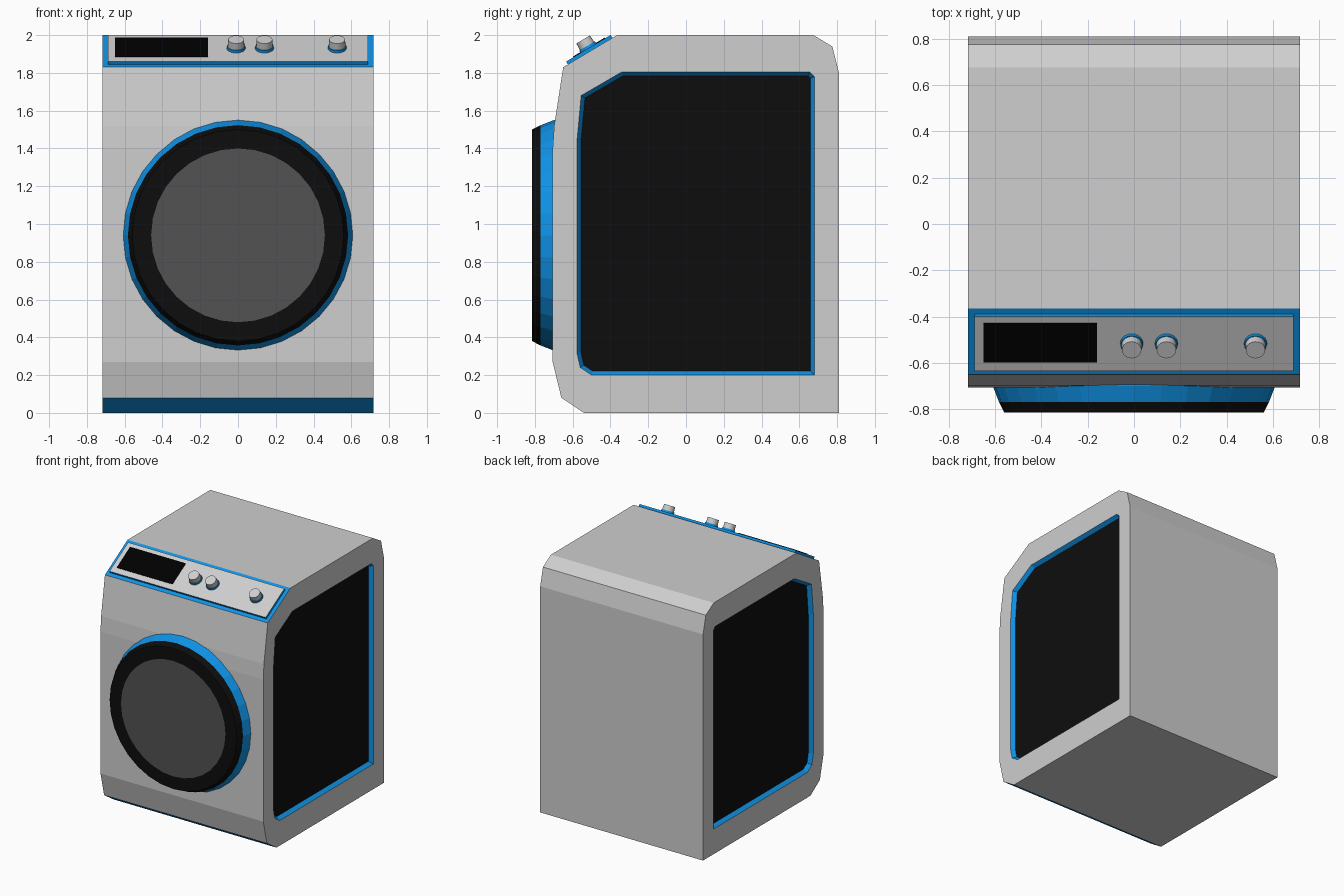
import bpy, bmesh, math
from mathutils import Matrix, Vector

cube = bpy.data.objects.get("Cube")
if cube:
    bpy.data.objects.remove(cube, do_unlink=True)


def material(name, rgb):
    m = bpy.data.materials.new(name)
    m.use_nodes = True
    m.diffuse_color = (*rgb, 1)
    m.node_tree.nodes["Principled BSDF"].inputs["Base Color"].default_value = (*rgb, 1)
    return m


GREY = material("light_grey", (0.62, 0.62, 0.62))
BLUE = material("bright_blue", (0.005, 0.31, 0.85))
BLACK = material("soft_black", (0.004, 0.004, 0.004))
SCREEN = material("deep_black", (0.0, 0.0, 0.0))
GLASS = material("dark_grey", (0.085, 0.085, 0.085))


def finish(bm, name, mats, matrix=None):
    bmesh.ops.recalc_face_normals(bm, faces=bm.faces)
    mesh = bpy.data.meshes.new(name)
    bm.to_mesh(mesh)
    bm.free()
    for m in mats:
        mesh.materials.append(m)
    obj = bpy.data.objects.new(name, mesh)
    bpy.context.collection.objects.link(obj)
    if matrix:
        obj.matrix_world = matrix
    return obj


def loop(bm, outline, x):
    return [bm.verts.new((x, y, z)) for y, z in outline]


def bridge(bm, a, b):
    n = len(a)
    return [bm.faces.new((a[i], a[(i + 1) % n], b[(i + 1) % n], b[i])) for i in range(n)]


def ring_edges(bm, verts):
    return [bm.edges.get((verts[i - 1], verts[i])) for i in range(len(verts))]


def inset_outline(outline, d):
    """Move every side of a counter-clockwise outline inward by d."""
    pts = [Vector(p) for p in outline]
    result = []
    for i, p in enumerate(pts):
        a = (p - pts[i - 1]).normalized()
        b = (pts[(i + 1) % len(pts)] - p).normalized()
        na, nb = Vector((-a.y, a.x)), Vector((-b.y, b.x))
        result.append(p + (na + nb) * d / (1 + na.dot(nb)))
    return result


# Cabinet: side profile (y, z), with a sunken panel on each side
HALF_WIDTH = 0.717
PROFILE = [(-0.54, 0), (0.81, 0), (0.81, 1.8), (0.775, 1.94), (0.675, 2), (-0.365, 2),
           (-0.65, 1.83), (-0.698, 1.52), (-0.706, 1.4), (-0.706, 0.27), (-0.66, 0.08)]
RECESS = [(-0.5, 0.2), (0.68, 0.2), (0.68, 1.78), (0.655, 1.805), (-0.34, 1.805),
          (-0.555, 1.68), (-0.578, 1.43), (-0.578, 0.32), (-0.56, 0.24)]

bm = bmesh.new()
sides = [loop(bm, PROFILE, s * HALF_WIDTH) for s in (-1, 1)]
shell = bridge(bm, *sides)
shell[5].material_index = 1     # sloped control face
shell[-1].material_index = 1    # kick strip
for sign, side in zip((-1, 1), sides):
    rim = loop(bm, RECESS, sign * HALF_WIDTH)
    floor = loop(bm, inset_outline(RECESS, 0.021), sign * (HALF_WIDTH - 0.03))
    for f in bridge(bm, rim, floor):
        f.material_index = 1
    bm.faces.new(floor).material_index = 2
    bmesh.ops.triangle_fill(bm, edges=ring_edges(bm, side) + ring_edges(bm, rim),
                            use_beauty=True)
finish(bm, "cabinet", [GREY, BLUE, BLACK])

# Door: stepped cone turned around the y axis (radius, y, colour of the band before it)
DOOR = [(0.61, -0.68, 0), (0.61, -0.7, 0), (0.583, -0.77, 0), (0.56, -0.815, 1), (0.46, -0.815, 1)]
SEGMENTS = 32
bm = bmesh.new()
previous = None
for radius, y, colour in DOOR:
    ring = [bm.verts.new((radius * math.sin(t), y, 0.94 + radius * math.cos(t)))
            for t in (math.tau * i / SEGMENTS for i in range(SEGMENTS))]
    if previous:
        for f in bridge(bm, previous, ring):
            f.material_index = colour
    else:
        bm.faces.new(ring)
    previous = ring
bm.faces.new(previous).material_index = 2
finish(bm, "door", [BLUE, BLACK, GLASS])

# Control panel: parts placed in the frame of the sloped face
SLOPE = Matrix.Translation((0, -0.5075, 1.915)) @ Matrix.Rotation(math.atan2(0.17, 0.285), 4, "X")


def slab(name, x0, x1, v0, v1, h0, h1, mats):
    """Box on the slope; its top face takes the last material."""
    bm = bmesh.new()
    centre = Vector((x0 + x1, v0 + v1, h0 + h1)) / 2
    size = Matrix.Diagonal((x1 - x0, v1 - v0, h1 - h0, 1))
    bmesh.ops.create_cube(bm, size=1, matrix=Matrix.Translation(centre) @ size)
    for f in bm.faces:
        f.normal_update()
        if f.normal.z > 0.9:
            f.material_index = len(mats) - 1
    return finish(bm, name, mats, SLOPE)


def disc(name, x, r0, r1, h0, h1, mat):
    bm = bmesh.new()
    bmesh.ops.create_cone(bm, cap_ends=True, segments=20, radius1=r0, radius2=r1, depth=h1 - h0,
                          matrix=Matrix.Translation((x, 0, (h0 + h1) / 2)))
    return finish(bm, name, [mat], SLOPE)


slab("control_panel", -0.688, 0.688, -0.137, 0.137, -0.01, 0.018, [BLUE, GREY])
slab("display", -0.65, -0.16, -0.092, 0.104, 0.016, 0.022, [SCREEN])
for i, x in enumerate((-0.01, 0.14, 0.525), 1):
    disc(f"knob_collar_{i}", x, 0.05, 0.048, 0.015, 0.032, BLUE)
    disc(f"knob_{i}", x, 0.044, 0.042, 0.03, 0.072, GREY)
